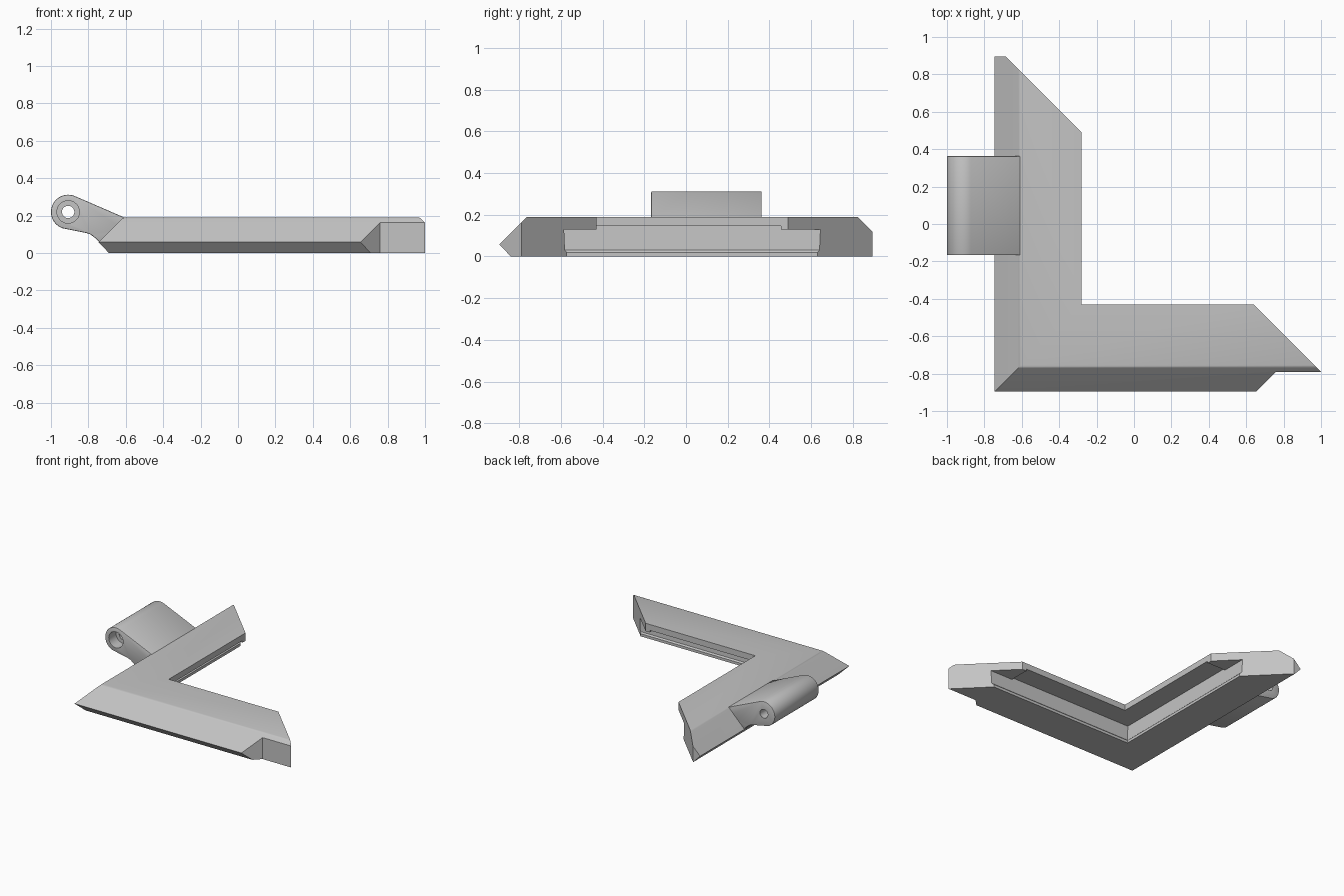
import bpy, bmesh
from math import radians, sin, cos

if "Cube" in bpy.data.objects:
    bpy.data.objects.remove(bpy.data.objects["Cube"], do_unlink=True)

grey = bpy.data.materials.new("light grey")
grey.use_nodes = True
grey.diffuse_color = (0.55, 0.55, 0.55, 1)
grey.node_tree.nodes["Principled BSDF"].inputs["Base Color"].default_value = grey.diffuse_color

OUT_X, OUT_Y = -0.745, -0.895   # outer edges of the two arms
CUT = 0.21                      # slanted arm ends lie on x + y = CUT


def loft(name, rings):
    """Closed solid skinned through rings of points."""
    bm = bmesh.new()
    loops = [[bm.verts.new(p) for p in ring] for ring in rings]
    n = len(loops[0])
    for a, b in zip(loops, loops[1:]):
        for i in range(n):
            j = (i + 1) % n
            bm.faces.new((a[i], a[j], b[j], b[i]))
    bm.faces.new(loops[0])
    bm.faces.new(loops[-1])
    bmesh.ops.recalc_face_normals(bm, faces=bm.faces)
    mesh = bpy.data.meshes.new(name)
    bm.to_mesh(mesh)
    bm.free()
    ob = bpy.data.objects.new(name, mesh)
    ob.data.materials.append(grey)
    bpy.context.collection.objects.link(ob)
    return ob


def prism_z(name, pts, z0, z1):
    return loft(name, [[(x, y, z) for x, y in pts] for z in (z0, z1)])


def prism_y(name, pts, y0, y1):
    return loft(name, [[(x, y, z) for x, z in pts] for y in (y0, y1)])


def circle(cx, cz, r, a0=0, a1=360, n=48):
    return [(cx + r * cos(radians(a0 + (a1 - a0) * i / n)),
             cz + r * sin(radians(a0 + (a1 - a0) * i / n))) for i in range(n)]


def apply_all(ob):
    bpy.context.view_layer.objects.active = ob
    for m in list(ob.modifiers):
        bpy.ops.object.modifier_apply(modifier=m.name)


def cut(ob, cutter):
    m = ob.modifiers.new("cut", 'BOOLEAN')
    m.operation = 'DIFFERENCE'
    m.solver = 'EXACT'
    m.object = cutter
    apply_all(ob)
    bpy.data.objects.remove(cutter, do_unlink=True)


# Mitred corner frame: section given as distance from outer edge and height
section = [(0.055, 0), (0, 0.058), (0.125, 0.183), (0.131, 0.188), (0.14, 0.19),
           (0.465, 0.19), (0.465, 0.145), (0.31, 0.145), (0.315, 0.03),
           (0.325, 0.02), (0.325, 0)]
frame = loft("corner_frame", [
    [(OUT_X + d, CUT - OUT_X - d, z) for d, z in section],
    [(OUT_X + d, OUT_Y + d, z) for d, z in section],
    [(CUT - OUT_Y - d, OUT_Y + d, z) for d, z in section]])

# Flat tip on the back arm and the notch on the side arm
cut(frame, prism_z("tip_cutter", [(-1, 0.895), (0, 0.895), (0, 1.3), (-1, 1.3)], -0.1, 0.4))
cut(frame, prism_z("notch_cutter",
                   [(0.76, -0.79), (1.3, -0.79), (1.3, -1.2), (0.35, -1.2)], -0.1, 0.4))

# Thicker lip pads under both arm ends, mirrored about the mitre
pad = [(-0.28, 0.455), (-0.28, 0.49), (-0.435, 0.645), (-0.435, 0.455)]
shift = OUT_X - OUT_Y
prism_z("back_lip_pad", pad, 0.13, 0.146)
prism_z("side_lip_pad", [(y + shift, x - shift) for x, y in pad], 0.13, 0.146)

# Hinge knuckle with its leaf running into the sloped side
CX, CZ = -0.908, 0.22
knuckle = circle(CX, CZ, 0.092, 66.5, 257.5, 40)
leaf = [(-0.81, 0.107), (-0.79, 0.1), (-0.77, 0.086), (-0.738, 0.056),
        (-0.6, 0.12), (-0.607, 0.19)]
hinge = prism_y("hinge_knuckle", knuckle + leaf, -0.167, 0.363)
bevel = hinge.modifiers.new("soft_edges", 'BEVEL')
bevel.width = 0.006
bevel.segments = 2
bevel.limit_method = 'ANGLE'
bevel.angle_limit = radians(60)
apply_all(hinge)

# Pin hole and front counterbore
cut(hinge, prism_y("pin_cutter", circle(CX, CZ, 0.033), -0.5, 0.6))
cut(hinge, prism_y("counterbore_cutter", circle(CX, CZ, 0.06), -0.5, -0.08))

bpy.ops.object.select_all(action='DESELECT')
for ob in (frame, hinge):
    ob.select_set(True)
bpy.context.view_layer.objects.active = hinge
bpy.ops.object.shade_smooth_by_angle(angle=radians(30))
